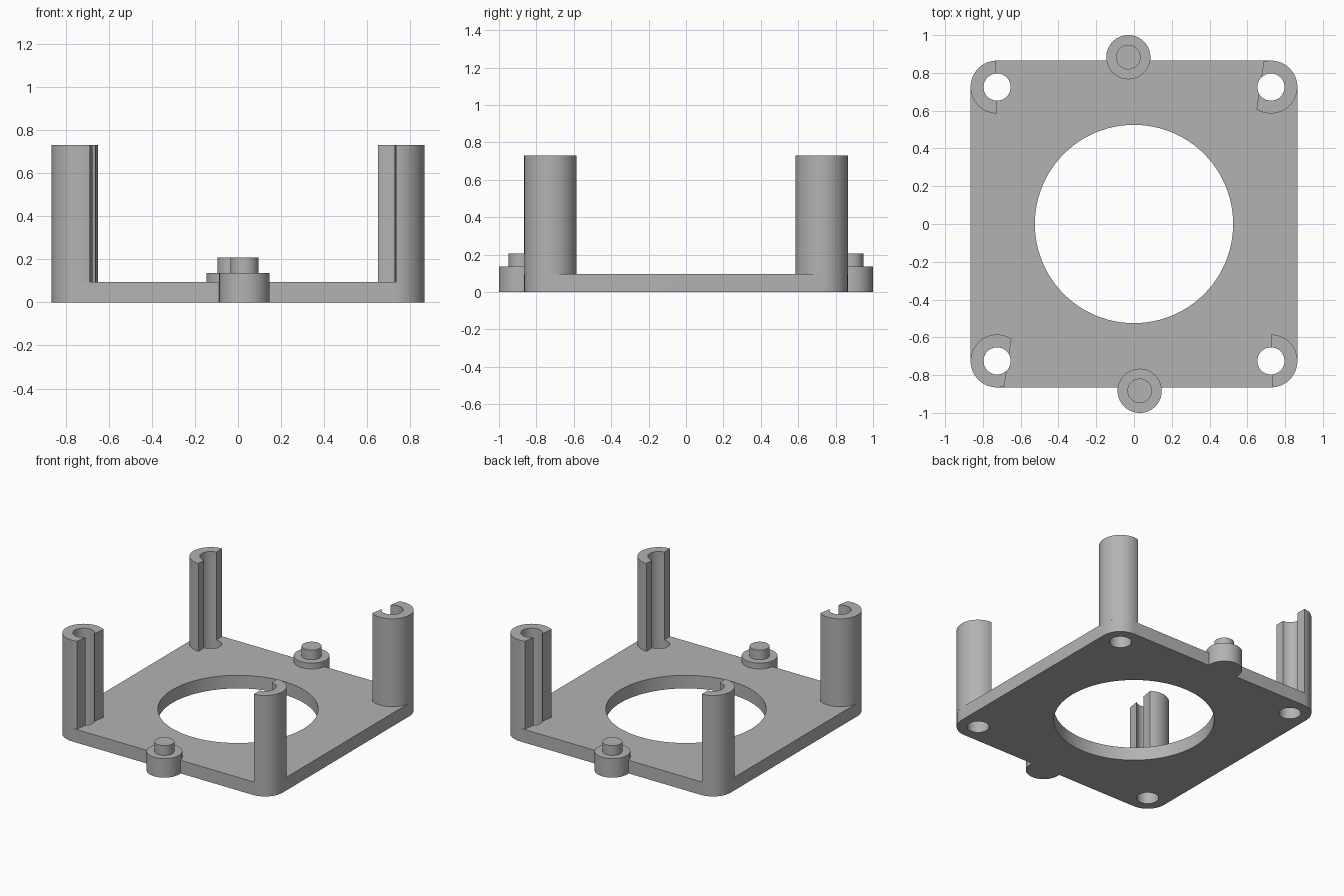
import bpy, bmesh
from math import acos, cos, sin, pi, radians
from mathutils import Vector

cube = bpy.data.objects.get("Cube")
if cube:
    bpy.data.objects.remove(cube, do_unlink=True)

HALF = 0.865            # half width of the plate
CORNER = 0.14           # corner and post radius
HOLE = 0.072            # screw hole radius
C = HALF - CORNER       # screw hole centre
PLATE_TOP = 0.095
POST_TOP = 0.73

grey = bpy.data.materials.new("grey plastic")
grey.use_nodes = True
colour = (0.45, 0.45, 0.45, 1)
grey.diffuse_color = colour
grey.node_tree.nodes["Principled BSDF"].inputs["Base Color"].default_value = colour


def arc(x, y, r, a0, a1, n):
    """Points along an arc, both ends included."""
    return [(x + r * cos(a0 + (a1 - a0) * i / n), y + r * sin(a0 + (a1 - a0) * i / n))
            for i in range(n + 1)]


def circle(x, y, r, n=64):
    return arc(x, y, r, 0, 2 * pi, n)[:-1]


def prism(name, loops, z0, z1):
    """Extrude an outline, with optional hole loops, from z0 to z1."""
    bm = bmesh.new()
    edges = []
    for loop in loops:
        vs = [bm.verts.new((x, y, z0)) for x, y in loop]
        edges += [bm.edges.new((vs[i - 1], vs[i])) for i in range(len(vs))]
    if len(loops) == 1:
        bm.faces.new(bm.verts)
    else:
        bmesh.ops.triangle_fill(bm, edges=edges, use_beauty=True, normal=Vector((0, 0, 1)))
    new = bmesh.ops.extrude_face_region(bm, geom=bm.faces[:], use_keep_orig=True)
    moved = [g for g in new["geom"] if isinstance(g, bmesh.types.BMVert)]
    bmesh.ops.translate(bm, verts=moved, vec=(0, 0, z1 - z0))
    bmesh.ops.recalc_face_normals(bm, faces=bm.faces[:])
    mesh = bpy.data.meshes.new(name)
    bm.to_mesh(mesh)
    bm.free()
    mesh.materials.append(grey)
    obj = bpy.data.objects.new(name, mesh)
    bpy.context.collection.objects.link(obj)
    bpy.ops.object.select_all(action="DESELECT")
    obj.select_set(True)
    bpy.context.view_layer.objects.active = obj
    bpy.ops.object.shade_smooth_by_angle(angle=radians(30))
    return obj


# Base plate: rounded square with a large opening and four screw holes
outline = []
for i, (sx, sy) in enumerate([(1, 1), (-1, 1), (-1, -1), (1, -1)]):
    outline += arc(sx * C, sy * C, CORNER, i * pi / 2, (i + 1) * pi / 2, 16)
holes = [circle(sx * C, sy * C, HOLE, 40) for sx in (-1, 1) for sy in (-1, 1)]
prism("base_plate", [outline, circle(0, 0, 0.525, 96)] + holes, 0, PLATE_TOP)


def post(name, x, y, facing, depth):
    """C-shaped post: a tube cut by a plane lying depth behind its axis."""
    a, b = acos(-depth / CORNER), acos(-depth / HOLE)
    loop = arc(x, y, CORNER, facing - a, facing + a, 40)
    loop += arc(x, y, HOLE, facing + b, facing - b, 28)
    prism(name, [loop], PLATE_TOP, POST_TOP)


# Corner posts: opposite corners match under a half turn
post("back_left_post", C, C, radians(-8.7), 0.058)
post("front_right_post", -C, -C, radians(180 - 8.7), 0.058)
post("front_left_post", C, -C, radians(1.5), -0.004)
post("back_right_post", -C, C, radians(181.5), -0.004)

# Edge bosses with locating pins
for side, s in (("front", 1), ("back", -1)):
    x, y = 0.03 * s, -0.883 * s
    prism(side + "_boss", [circle(x, y, 0.117)], 0, 0.137)
    prism(side + "_pin", [circle(x, y, 0.065, 48)], 0.137, 0.207)
